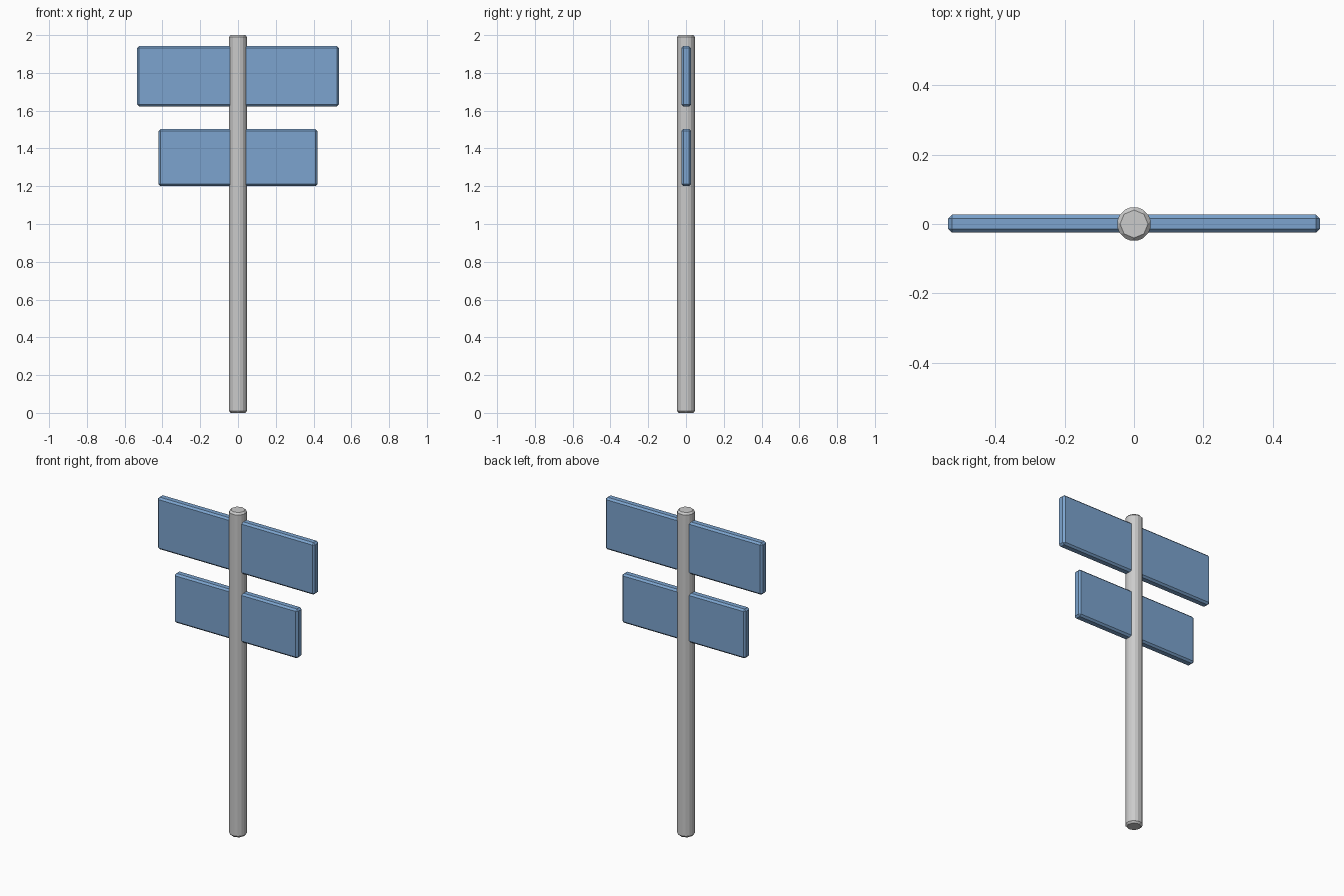
import bpy

if "Cube" in bpy.data.objects:
    bpy.data.objects.remove(bpy.data.objects["Cube"])


def finish(obj, name, size):
    # Apply dimensions, then chamfer every sharp edge
    obj.name = name
    obj.dimensions = size
    bpy.ops.object.transform_apply(location=False, rotation=False, scale=True)
    bevel = obj.modifiers.new("chamfer", 'BEVEL')
    bevel.width = 0.011
    bevel.segments = 1
    bevel.limit_method = 'ANGLE'
    return obj


blue = bpy.data.materials.new("sign_blue")
blue.diffuse_color = (0.2, 0.37, 0.62, 1)
blue.use_nodes = True
blue.node_tree.nodes["Principled BSDF"].inputs["Base Color"].default_value = blue.diffuse_color

# Eight-sided post with chamfered corners and ends
bpy.ops.mesh.primitive_cylinder_add(vertices=8, location=(0, 0, 1))
finish(bpy.context.object, "post", (0.104, 0.104, 2.0))

# Two sign boards passing through the post
for name, width, low, high in (("upper_board", 1.07, 1.622, 1.942),
                               ("lower_board", 0.842, 1.20, 1.503)):
    bpy.ops.mesh.primitive_cube_add(location=(0, 0.001, (low + high) / 2))
    board = finish(bpy.context.object, name, (width, 0.052, high - low))
    board.data.materials.append(blue)
